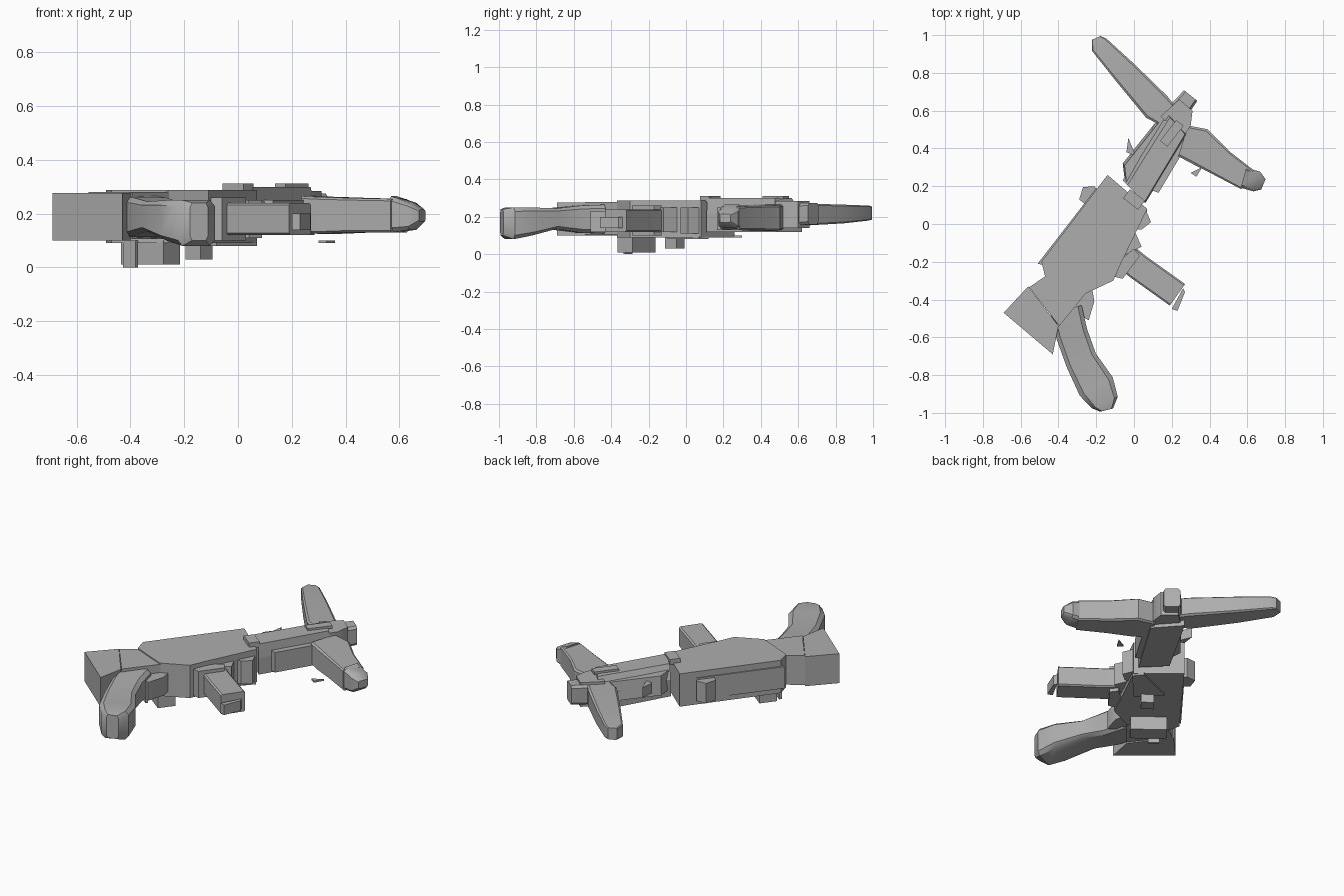
import bpy, bmesh, math
from mathutils import Vector

grey = bpy.data.materials.new("plain grey")
grey.diffuse_color = (0.42, 0.42, 0.42, 1)

AX = Vector((0.61, 0.79, 0)).normalized()      # long axis of the weapon
AC = Vector((AX.y, -AX.x, 0))                  # across it, to the right


def finish(name, bm, angle=35):
    bmesh.ops.recalc_face_normals(bm, faces=bm.faces)
    me = bpy.data.meshes.new(name)
    bm.to_mesh(me)
    bm.free()
    ob = bpy.data.objects.new(name, me)
    bpy.context.collection.objects.link(ob)
    me.materials.append(grey)
    bpy.ops.object.select_all(action='DESELECT')
    ob.select_set(True)
    bpy.context.view_layer.objects.active = ob
    bpy.ops.object.shade_smooth_by_angle(angle=math.radians(angle))
    return ob


def skin(name, rings):
    """Join equal rings of points into a closed solid."""
    bm = bmesh.new()
    vs = [[bm.verts.new(p) for p in r] for r in rings]
    n = len(vs[0])
    for a, b in zip(vs, vs[1:]):
        for i in range(n):
            j = (i + 1) % n
            bm.faces.new((a[i], a[j], b[j], b[i]))
    bm.faces.new(vs[0])
    bm.faces.new(vs[-1])
    return finish(name, bm)


def prism(name, pts, z0, z1, top=None):
    return skin(name, [[(x, y, z0) for x, y in pts],
                       [(x, y, z1) for x, y in (top or pts)]])


def limb(name, stations, chamfer=0.25):
    """Chamfered box section swept through (x, y, half width, z low, z high)."""
    rings = []
    c = 1 - chamfer
    for i, (x, y, w, lo, hi) in enumerate(stations):
        a = stations[max(i - 1, 0)]
        b = stations[min(i + 1, len(stations) - 1)]
        d = Vector((b[0] - a[0], b[1] - a[1], 0)).normalized()
        s = Vector((d.y, -d.x, 0))
        m, h = (lo + hi) / 2, (hi - lo) / 2
        sec = [(-1, -c), (-c, -1), (c, -1), (1, -c), (1, c), (c, 1), (-c, 1), (-1, c)]
        rings.append([Vector((x, y, m + v * h)) + s * (u * w) for u, v in sec])
    return skin(name, rings)


def block(name, x, y, along, across, z0, z1):
    c = Vector((x, y, 0))
    pts = [c + AX * (along / 2 * a) + AC * (across / 2 * b)
           for a, b in ((-1, -1), (1, -1), (1, 1), (-1, 1))]
    return prism(name, [(p.x, p.y) for p in pts], z0, z1)


# rear stock, narrower neck and main body
prism("stock_block", [(-.69, -.47), (-.56, -.33), (-.40, -.54), (-.43, -.69)], .10, .277)
prism("stock_neck", [(-.555, -.335), (-.46, -.27), (-.25, -.36), (-.395, -.54)], .105, .28)
prism("main_body",
      [(-.47, -.28), (-.49, -.20), (-.14, .26), (.07, .08), (-.07, -.21),
       (-.11, -.30), (-.26, -.37)], .09, .287)
prism("left_body_strip", [(-.51, -.21), (-.20, .19), (-.18, .17), (-.47, -.22)], .12, .25)

# barrel housing with a sloping left shoulder, and muzzle
prism("barrel_housing", [(-.06, .23), (.06, .11), (.285, .48), (.16, .62)], .12, .22)
prism("barrel_shoulder",
      [(-.06, .23), (.06, .11), (.285, .48), (.16, .62)], .22, .30,
      [(-.035, .205), (.055, .115), (.27, .475), (.19, .565)])
prism("left_rail", [(-.05, .24), (-.06, .32), (.14, .57), (.24, .66), (.17, .56)], .16, .27,
      [(-.04, .22), (-.05, .31), (.15, .56), (.25, .65), (.18, .55)])
prism("right_rail", [(.09, .18), (.13, .165), (.33, .50), (.28, .51)], .13, .25)
prism("front_block", [(.14, .57), (.24, .66), (.31, .60), (.30, .52), (.26, .46)], .14, .285)
limb("muzzle", [(.22, .58, .055, .15, .27), (.30, .68, .045, .16, .275)])

# pistol grip and the guard in front of it
limb("grip", [(-.36, -.45, .085, .11, .265), (-.33, -.58, .085, .115, .26),
              (-.28, -.72, .085, .135, .245), (-.20, -.86, .10, .10, .25),
              (-.155, -.945, .075, .08, .25), (-.145, -.985, .035, .10, .24)])
prism("guard_web", [(-.32, -.38), (-.22, -.35), (-.21, -.41), (-.24, -.51), (-.29, -.48)], .12, .23)

# magazine and the fittings on the right flank
limb("magazine", [(-.06, -.16, .07, .12, .24), (.02, -.225, .07, .12, .24),
                  (.23, -.375, .07, .12, .24)], .12)
prism("magazine_lip", [(.20, -.45), (.26, -.34), (.27, -.36), (.23, -.46)], .14, .20)
prism("magazine_collar", [(-.10, -.28), (-.06, -.29), (.03, -.17), (.00, -.13), (-.06, -.18)], .10, .26)
prism("flank_step", [(-.06, -.17), (.04, -.12), (.00, -.03), (-.04, -.05)], .12, .25)
prism("flank_bump", [(-.01, -.03), (.04, -.03), (.09, .01), (.06, .08)], .11, .25)

# two front legs
limb("left_leg", [(.23, .53, .05, .15, .27), (.12, .62, .08, .155, .27),
                  (-.05, .805, .066, .165, .265), (-.185, .95, .05, .18, .26),
                  (-.20, .985, .025, .185, .255)], .15)
limb("right_leg", [(.26, .44, .085, .13, .265), (.34, .415, .10, .125, .262),
                   (.46, .325, .075, .13, .258), (.60, .235, .06, .13, .255)], .12)
limb("right_leg_tip", [(.58, .245, .055, .13, .265), (.65, .225, .055, .14, .24),
                       (.685, .21, .03, .17, .215)])

# fittings underneath and on the left side
block("lower_plate", -.325, -.265, .10, .20, .01, .10)
block("lower_fin", -.40, -.31, .015, .06, 0, .10)
block("lower_catch", -.145, -.06, .075, .07, .03, .10)
prism("left_knob", [(-.29, .13), (-.27, .195), (-.21, .20), (-.18, .16), (-.24, .09)], .12, .24)

# low ridges on the top and small loose plates
block("top_ridge", .0, .13, .06, .10, .28, .312)
block("front_ridge", .20, .48, .14, .05, .295, .312)
prism("left_fin", [(-.03, .455), (-.04, .38), (.01, .36)], .19, .25)
prism("right_chip", [(.30, .27), (.36, .30), (.33, .25)], .09, .10)
prism("belly_plate", [(-.20, .02), (.03, .12), (.07, .07), (-.08, -.10)], .08, .095)
